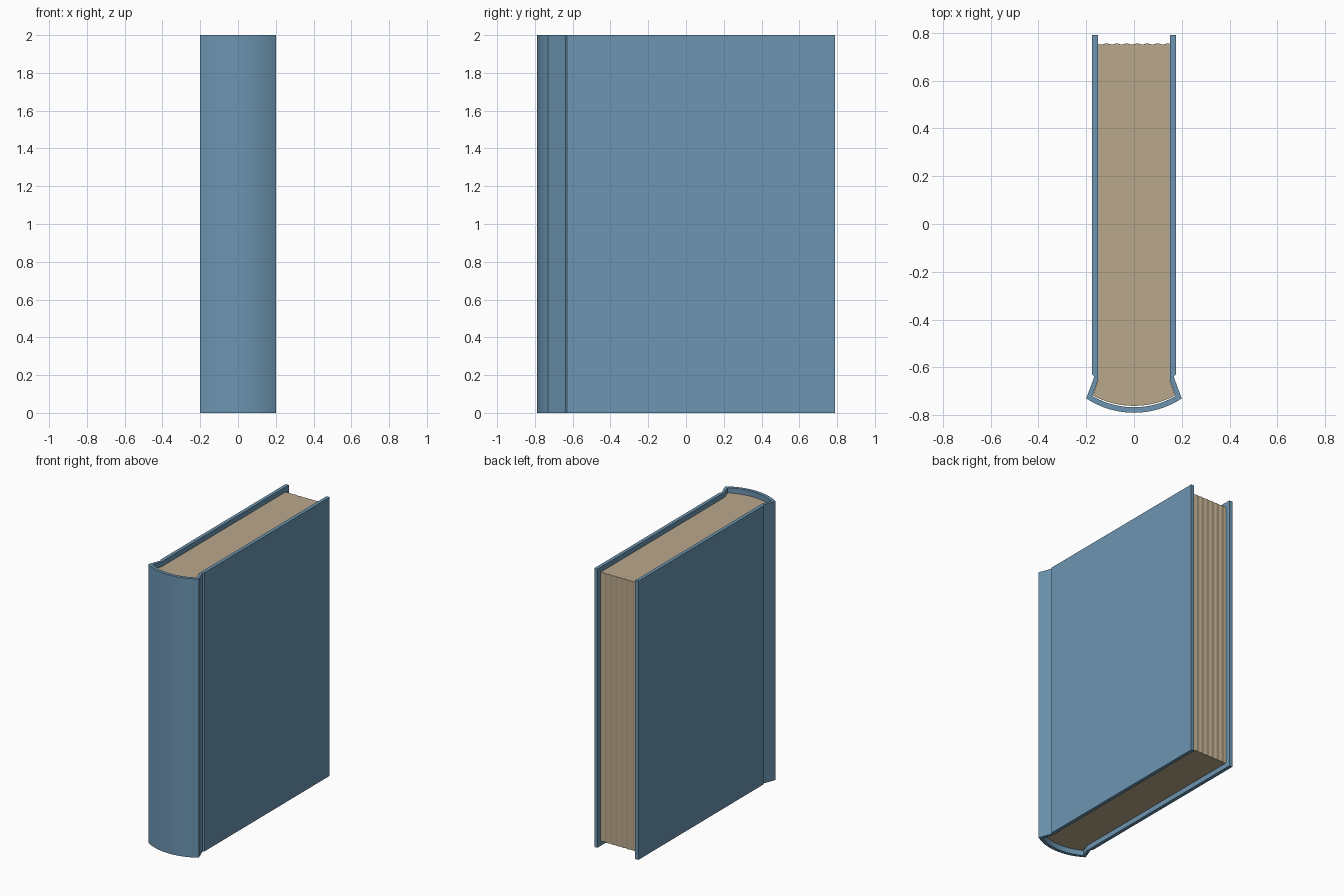
import bpy, bmesh, math

if "Cube" in bpy.data.objects:
    bpy.data.objects.remove(bpy.data.objects["Cube"])


def material(name, rgb):
    m = bpy.data.materials.new(name)
    m.diffuse_color = (*rgb, 1)
    m.use_nodes = True
    m.node_tree.nodes["Principled BSDF"].inputs["Base Color"].default_value = m.diffuse_color
    return m


def strip_prism(name, side_a, side_b, z0, z1, mat):
    """Extrude the band between two equally long xy polylines from z0 to z1."""
    bm = bmesh.new()
    a = [bm.verts.new((x, y, z0)) for x, y in side_a]
    b = [bm.verts.new((x, y, z0)) for x, y in side_b]
    faces = [bm.faces.new((a[i], a[i + 1], b[i + 1], b[i])) for i in range(len(a) - 1)]
    ext = bmesh.ops.extrude_face_region(bm, geom=faces, use_keep_orig=True)
    for v in ext["geom"]:
        if isinstance(v, bmesh.types.BMVert):
            v.co.z = z1
    bmesh.ops.recalc_face_normals(bm, faces=bm.faces)
    me = bpy.data.meshes.new(name)
    bm.to_mesh(me)
    bm.free()
    me.materials.append(mat)
    ob = bpy.data.objects.new(name, me)
    bpy.context.collection.objects.link(ob)
    bpy.context.view_layer.objects.active = ob
    ob.select_set(True)
    bpy.ops.object.shade_smooth_by_angle(angle=math.radians(25))
    ob.select_set(False)
    return ob


def arc(half_width, y_edge, y_mid, n=16):
    """Shallow circular arc from +half_width to -half_width, bulging to y_mid."""
    sag = y_edge - y_mid
    r = (half_width ** 2 + sag ** 2) / (2 * sag)
    t = math.asin(half_width / r)
    return [(r * math.sin(t - 2 * t * i / n), y_mid + r - r * math.cos(t - 2 * t * i / n))
            for i in range(n + 1)]


def mirrored(half, curve):
    return half + curve + [(-x, y) for x, y in reversed(half)]


cloth = material("blue cloth", (0.15, 0.30, 0.44))
paper = material("cream paper", (0.49, 0.39, 0.26))

# Cover: boards, pinched hinge grooves and rounded spine in one wrap
outer = mirrored([(0.175, 0.79), (0.175, -0.63), (0.166, -0.638), (0.172, -0.655)],
                 arc(0.2, -0.73, -0.79))
inner = mirrored([(0.15, 0.79), (0.15, -0.63), (0.15, -0.645), (0.151, -0.656)],
                 arc(0.174, -0.72, -0.767))
strip_prism("cover", outer, inner, 0, 2, cloth)

# Page block: rounded back, gently rippled fore edge, set in from the cover
back = arc(0.171, -0.718, -0.761, 32)
neck = [(max(-0.149, min(0.149, x * 0.149 / 0.171)), -0.65) for x, y in back]
fore = [(x, 0.756 - 0.005 * math.cos(x / 0.149 * math.pi * 3.5 + 0.6) ** 2) for x, y in neck]
strip_prism("page_block", fore, neck, 0.035, 1.965, paper)
strip_prism("page_block_back", neck, back, 0.035, 1.965, paper)
